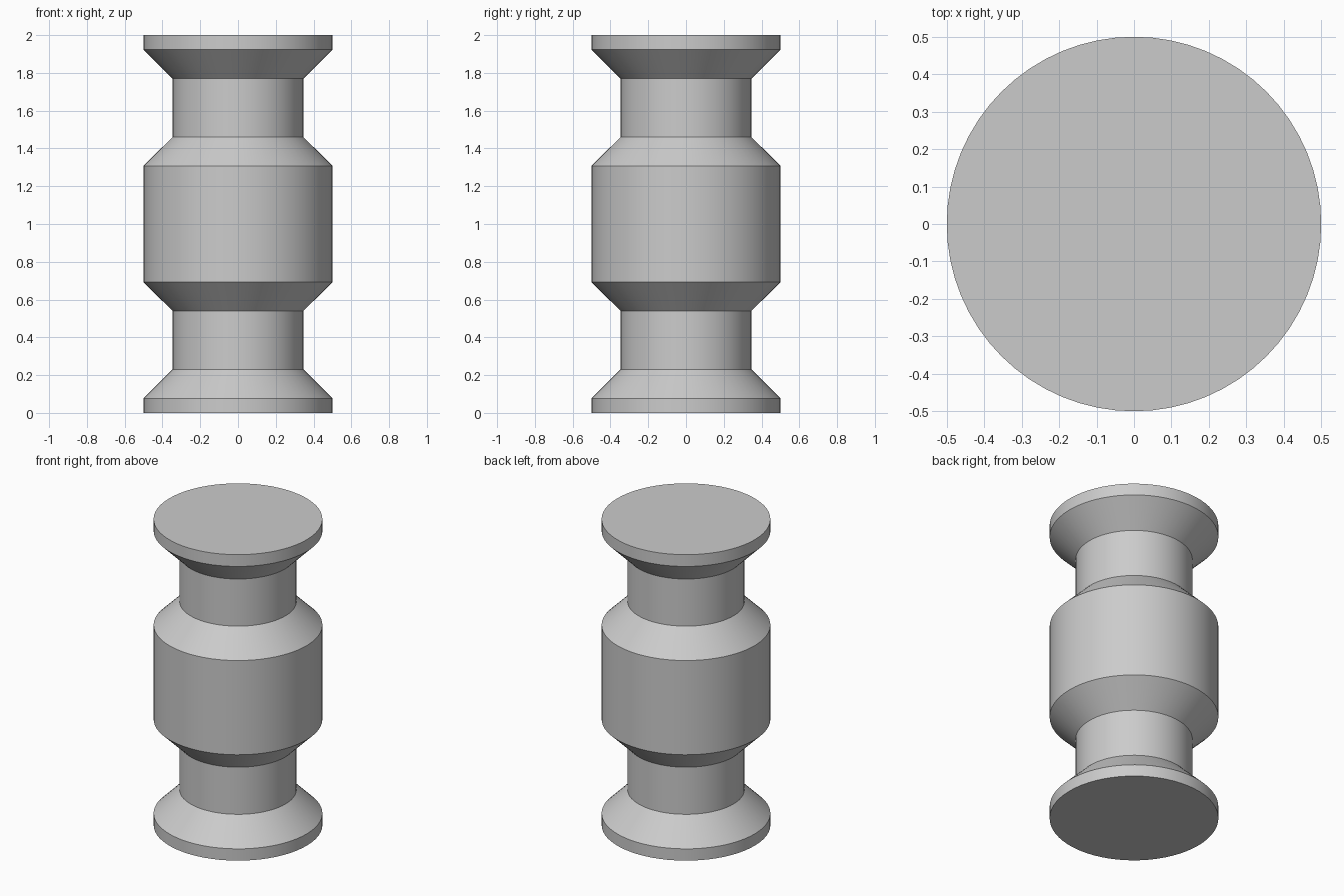
import bpy
import bmesh
import math

SIDES = 64
WIDE, NECK = 0.5, 0.346

cube = bpy.data.objects.get("Cube")
if cube:
    bpy.data.objects.remove(cube, do_unlink=True)

# Single grey material
grey = bpy.data.materials.new("grey")
grey.use_nodes = True
colour = (0.6, 0.6, 0.6, 1.0)
grey.diffuse_color = colour
grey.node_tree.nodes["Principled BSDF"].inputs["Base Color"].default_value = colour

# Lower half of the profile, mirrored about mid-height for the upper half
lower = [(WIDE, 0.0), (WIDE, 0.077), (NECK, 0.231), (NECK, 0.539), (WIDE, 0.692)]
profile = lower + [(r, 2.0 - z) for r, z in reversed(lower)]

# Turned spool: stacked rings joined by side faces, closed by flat caps
bm = bmesh.new()
rings = []
for r, z in profile:
    angles = [math.tau * i / SIDES for i in range(SIDES)]
    rings.append([bm.verts.new((r * math.cos(a), r * math.sin(a), z)) for a in angles])
for low, high in zip(rings, rings[1:]):
    for i in range(SIDES):
        j = (i + 1) % SIDES
        bm.faces.new((low[i], low[j], high[j], high[i]))
bm.faces.new(list(reversed(rings[0])))
bm.faces.new(rings[-1])

mesh = bpy.data.meshes.new("turned_spool")
bm.to_mesh(mesh)
bm.free()
mesh.materials.append(grey)
spool = bpy.data.objects.new("turned_spool", mesh)
bpy.context.collection.objects.link(spool)

# Smooth round sides, crisp rims
bpy.ops.object.select_all(action="DESELECT")
spool.select_set(True)
bpy.context.view_layer.objects.active = spool
bpy.ops.object.shade_smooth_by_angle(angle=math.radians(30))
